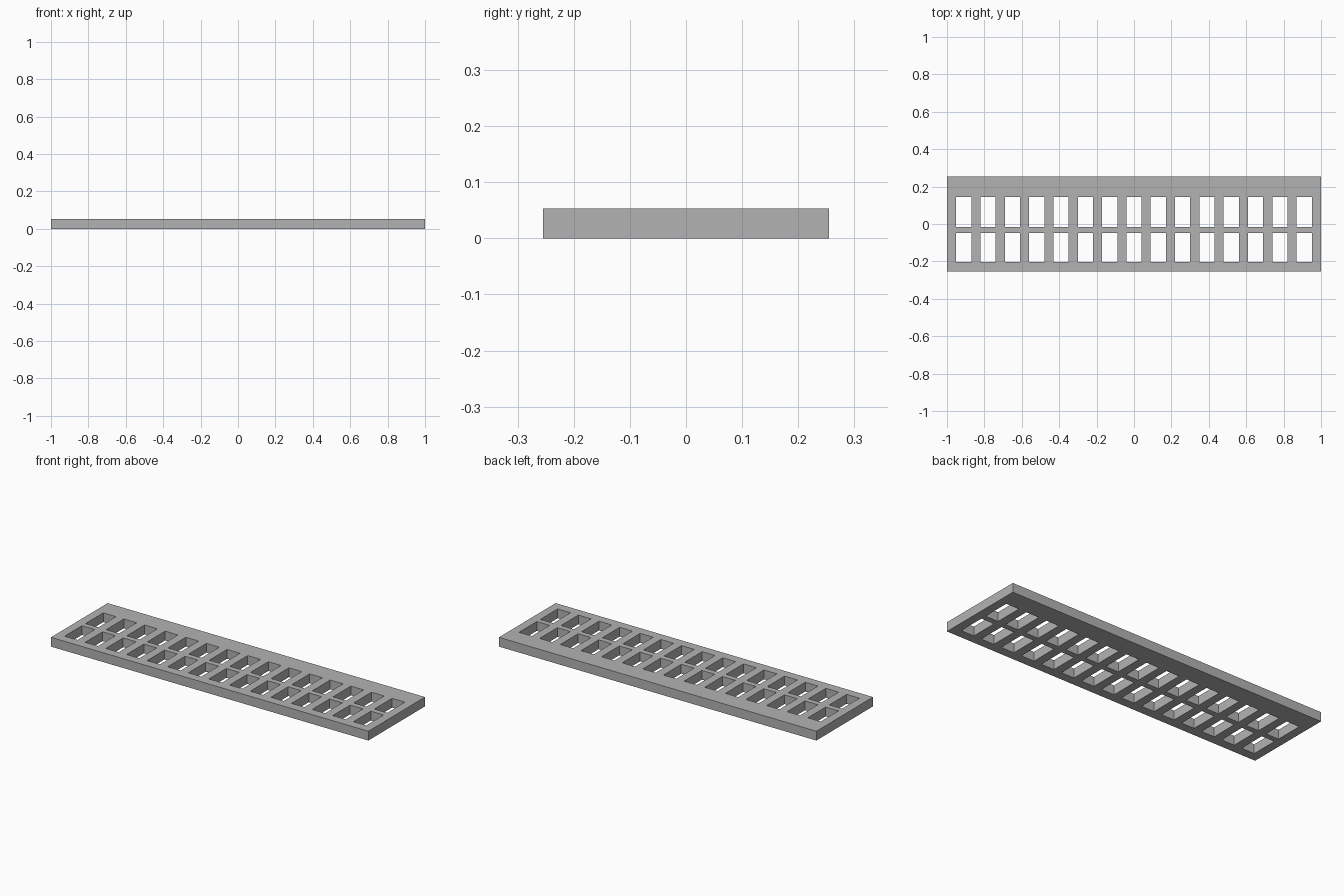
import bpy
import bmesh

cube = bpy.data.objects.get("Cube")
if cube:
    bpy.data.objects.remove(cube, do_unlink=True)

LENGTH, DEPTH, HEIGHT = 2.0, 0.51, 0.053
COLUMNS, PITCH, SLOT = 15, 0.13, 0.081
ROWS = [(-0.203, -0.047), (-0.015, 0.145)]

# Grid lines along both axes: odd intervals are slots, even ones are bars
xs = [-LENGTH / 2]
for i in range(COLUMNS):
    centre = (i - (COLUMNS - 1) / 2) * PITCH
    xs += [centre - SLOT / 2, centre + SLOT / 2]
xs.append(LENGTH / 2)
ys = [-DEPTH / 2] + [y for row in ROWS for y in row] + [DEPTH / 2]

# Flat plate with the slots left open
bm = bmesh.new()
grid = [[bm.verts.new((x, y, 0)) for y in ys] for x in xs]
for i in range(len(xs) - 1):
    for j in range(len(ys) - 1):
        if not (i % 2 and j % 2):
            bm.faces.new((grid[i][j], grid[i + 1][j],
                          grid[i + 1][j + 1], grid[i][j + 1]))

# Raise the plate to its full thickness
top = bmesh.ops.extrude_face_region(bm, geom=bm.faces[:], use_keep_orig=True)
raised = [v for v in top["geom"] if isinstance(v, bmesh.types.BMVert)]
bmesh.ops.translate(bm, verts=raised, vec=(0, 0, HEIGHT))
bmesh.ops.recalc_face_normals(bm, faces=bm.faces[:])

mesh = bpy.data.meshes.new("slotted_plate")
bm.to_mesh(mesh)
bm.free()
plate = bpy.data.objects.new("slotted_plate", mesh)
bpy.context.collection.objects.link(plate)

# Plain grey finish
grey = bpy.data.materials.new("grey")
grey.use_nodes = True
colour = (0.45, 0.45, 0.45, 1)
grey.diffuse_color = colour
grey.node_tree.nodes["Principled BSDF"].inputs["Base Color"].default_value = colour
mesh.materials.append(grey)
